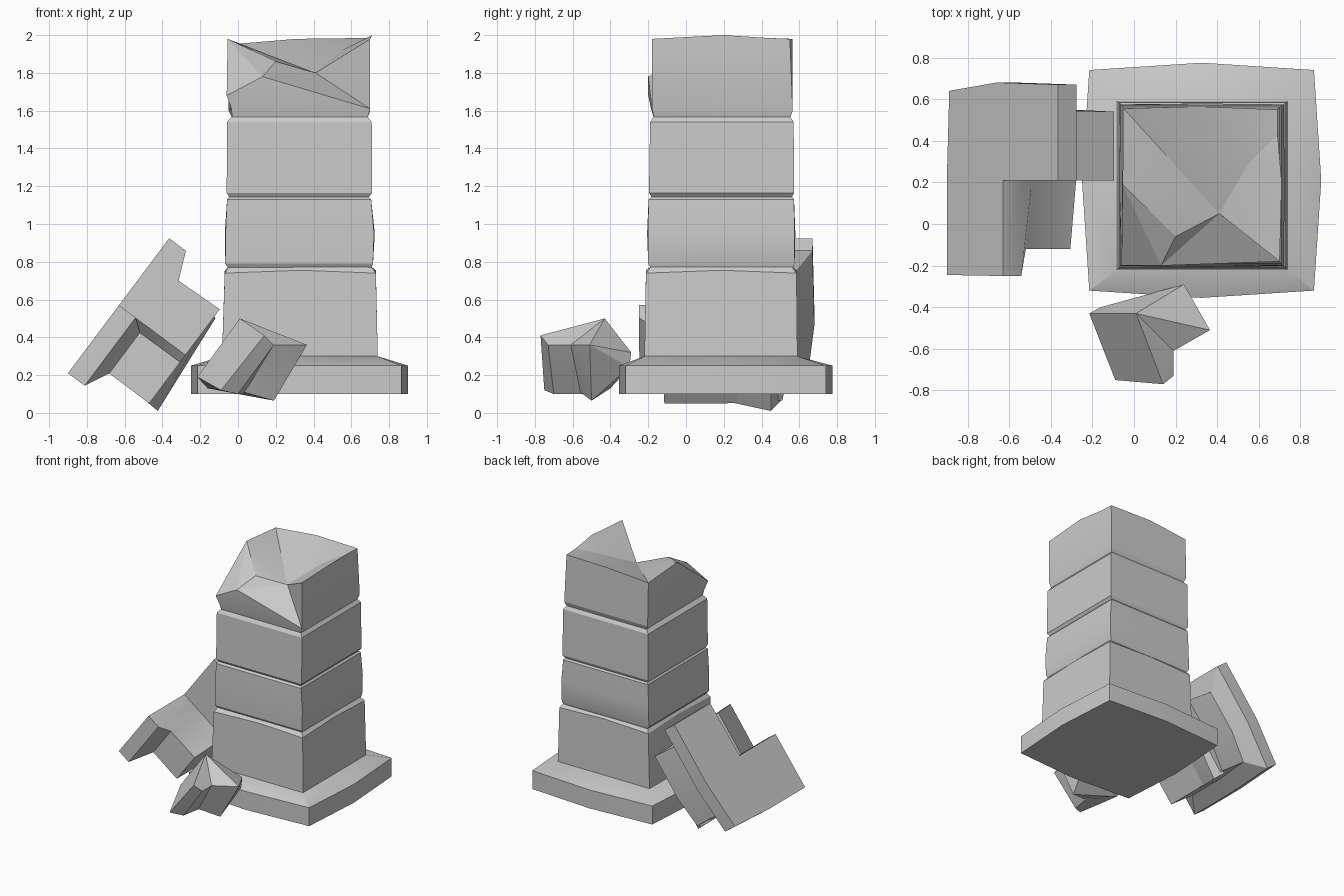
import bpy, bmesh, math
from mathutils import Vector

cube = bpy.data.objects.get("Cube")
if cube:
    bpy.data.objects.remove(cube)

stone = bpy.data.materials.new("grey stone")
stone.use_nodes = True
GREY = (0.6, 0.6, 0.6, 1)
stone.diffuse_color = GREY
stone.node_tree.nodes["Principled BSDF"].inputs["Base Color"].default_value = GREY


def finish(name, bm, angle=25):
    bmesh.ops.recalc_face_normals(bm, faces=bm.faces)
    mesh = bpy.data.meshes.new(name)
    bm.to_mesh(mesh)
    bm.free()
    mesh.materials.append(stone)
    ob = bpy.data.objects.new(name, mesh)
    bpy.context.collection.objects.link(ob)
    bpy.ops.object.select_all(action='DESELECT')
    ob.select_set(True)
    bpy.context.view_layer.objects.active = ob
    bpy.ops.object.shade_smooth_by_angle(angle=math.radians(angle))
    return ob


def loft(name, rings):
    """Skin a stack of equal point loops and cap both ends."""
    bm = bmesh.new()
    loops = [[bm.verts.new(p) for p in ring] for ring in rings]
    n = len(loops[0])
    for a, b in zip(loops, loops[1:]):
        for i in range(n):
            j = (i + 1) % n
            bm.faces.new((a[i], a[j], b[j], b[i]))
    bm.faces.new(loops[0][::-1])
    bm.faces.new(loops[-1])
    return finish(name, bm)


def square(z, x0, x1, y0, y1, bulge=0.0, lift=0.0):
    """Square loop whose side midpoints swell outward and rise."""
    cx, cy = (x0 + x1) / 2, (y0 + y1) / 2
    return [(x0, y0, z), (cx, y0 - bulge, z + lift), (x1, y0, z), (x1 + bulge, cy, z + lift),
            (x1, y1, z), (cx, y1 + bulge, z + lift), (x0, y1, z), (x0 - bulge, cy, z + lift)]


def hull(name, points):
    bm = bmesh.new()
    for p in points:
        bm.verts.new(p)
    bmesh.ops.convex_hull(bm, input=bm.verts)
    bmesh.ops.dissolve_limit(bm, angle_limit=math.radians(3), verts=bm.verts, edges=bm.edges)
    return finish(name, bm, 15)


# Plinth with a sloped top
loft("plinth", [
    square(0.10, -0.215, 0.865, -0.32, 0.74, 0.035),
    square(0.25, -0.215, 0.865, -0.32, 0.74, 0.035),
    square(0.30, -0.08, 0.74, -0.22, 0.59)])

# Three whole column blocks with chamfered joints
loft("lower_block", [
    square(0.29, -0.085, 0.74, -0.22, 0.59),
    square(0.74, -0.07, 0.73, -0.212, 0.585, 0, 0.015),
    square(0.775, -0.05, 0.705, -0.185, 0.56)])
loft("middle_block", [
    square(0.765, -0.05, 0.705, -0.185, 0.565),
    square(0.79, -0.068, 0.715, -0.2, 0.575),
    square(0.95, -0.066, 0.72, -0.202, 0.575, 0.004),
    square(1.13, -0.058, 0.705, -0.198, 0.572),
    square(1.145, -0.045, 0.69, -0.18, 0.56)])
loft("upper_block", [
    square(1.14, -0.045, 0.69, -0.18, 0.56),
    square(1.165, -0.06, 0.71, -0.196, 0.572),
    square(1.54, -0.058, 0.708, -0.19, 0.57),
    square(1.57, -0.03, 0.685, -0.17, 0.55)])

# Broken top block: low front left corner, hollowed crown
pts = {
    "n0": (-0.03, -0.17, 1.56), "n1": (0.685, -0.17, 1.56), "n2": (0.685, 0.55, 1.56), "n3": (-0.03, 0.55, 1.56),
    "fl": (-0.035, -0.185, 1.61), "fr": (0.7, -0.18, 1.61), "br": (0.7, 0.565, 1.6), "bl": (-0.05, 0.565, 1.6),
    "FL": (-0.06, -0.2, 1.68), "FM": (0.13, -0.2, 1.78), "FR": (0.7, -0.18, 1.98),
    "RM": (0.71, 0.2, 2.0), "RB": (0.69, 0.43, 1.985), "BR": (0.69, 0.55, 1.98),
    "BM": (0.31, 0.565, 1.98), "BL": (-0.05, 0.555, 1.95), "LM": (-0.055, 0.19, 1.98),
    "I1": (0.2, -0.06, 1.86), "I2": (0.41, 0.05, 1.8), "I3": (0.55, 0.29, 1.92)}
faces = """n0 n3 n2 n1, n0 n1 fr fl, n1 n2 br fr, n2 n3 bl br, n3 n0 fl bl,
fl FM FL, fl fr FM, fr I2 FM, fr FR I2, fr br BR RB RM FR, br bl BL BM BR, bl fl FL LM BL,
FL FM LM, FM I1 LM, FM I2 I1, LM I1 I2, LM I2 BL, BL I2 I3 BM, BM I3 RB BR,
I2 RM I3, I3 RM RB, I2 FR RM"""
bm = bmesh.new()
verts = {k: bm.verts.new(p) for k, p in pts.items()}
for f in faces.split(","):
    bm.faces.new([verts[k] for k in f.split()])
finish("broken_top_block", bm, 20)

# Large fallen base fragment: L-shaped slab with a column stub, leaning on the plinth
ORIGIN = Vector((-0.9, 0, 0.21))
U, V = Vector((0.6, 0, 0.8)), Vector((0.8, 0, -0.6))


def corner_layer(v, e, s):
    outline = [(e, -0.245 + e), (0.45 - s / 3, -0.25 + e), (0.45, 0.21), (0.893 - s, 0.21),
               (0.893 - s, 0.67 - e), (0.4, 0.68 - e), (e + 0.02, 0.64 - e), (e, 0.2)]
    return [ORIGIN + U * u + V * v + Vector((0, y, 0)) for u, y in outline]


loft("large_fragment", [corner_layer(0, 0, 0), corner_layer(0.11, 0, 0),
                        corner_layer(0.175, 0.13, 0.15), corner_layer(0.44, 0.13, 0.14)])
# Splintered lower tip of the stub
tip = [(0.13, 0.42, 0.21), (0.13, 0.42, 0.5), (0.125, 0.5, 0.45), (0.72, 0.42, 0.21),
       (0.72, 0.42, 0.5), (0.7, 0.45, 0.45), (0.4, 0.42, 0.21)]
hull("large_fragment_tip", [ORIGIN + U * u + V * v + Vector((0, y, 0)) for u, v, y in tip])

# Small fallen fragment: slab and stub
hull("small_fragment_slab", [
    (-0.215, -0.43, 0.19), (0.01, -0.43, 0.5), (0.14, -0.77, 0.41), (-0.09, -0.75, 0.12),
    (0.19, -0.73, 0.36), (0.0, -0.7, 0.1), (-0.16, -0.4, 0.13), (0.19, -0.61, 0.36), (0.03, -0.53, 0.1)])
hull("small_fragment_stub", [
    (0.01, -0.43, 0.5), (0.365, -0.51, 0.36), (0.24, -0.29, 0.32), (0.19, -0.61, 0.36),
    (0.03, -0.56, 0.11), (0.19, -0.5, 0.065), (-0.16, -0.4, 0.13), (0.24, -0.3, 0.24)])
